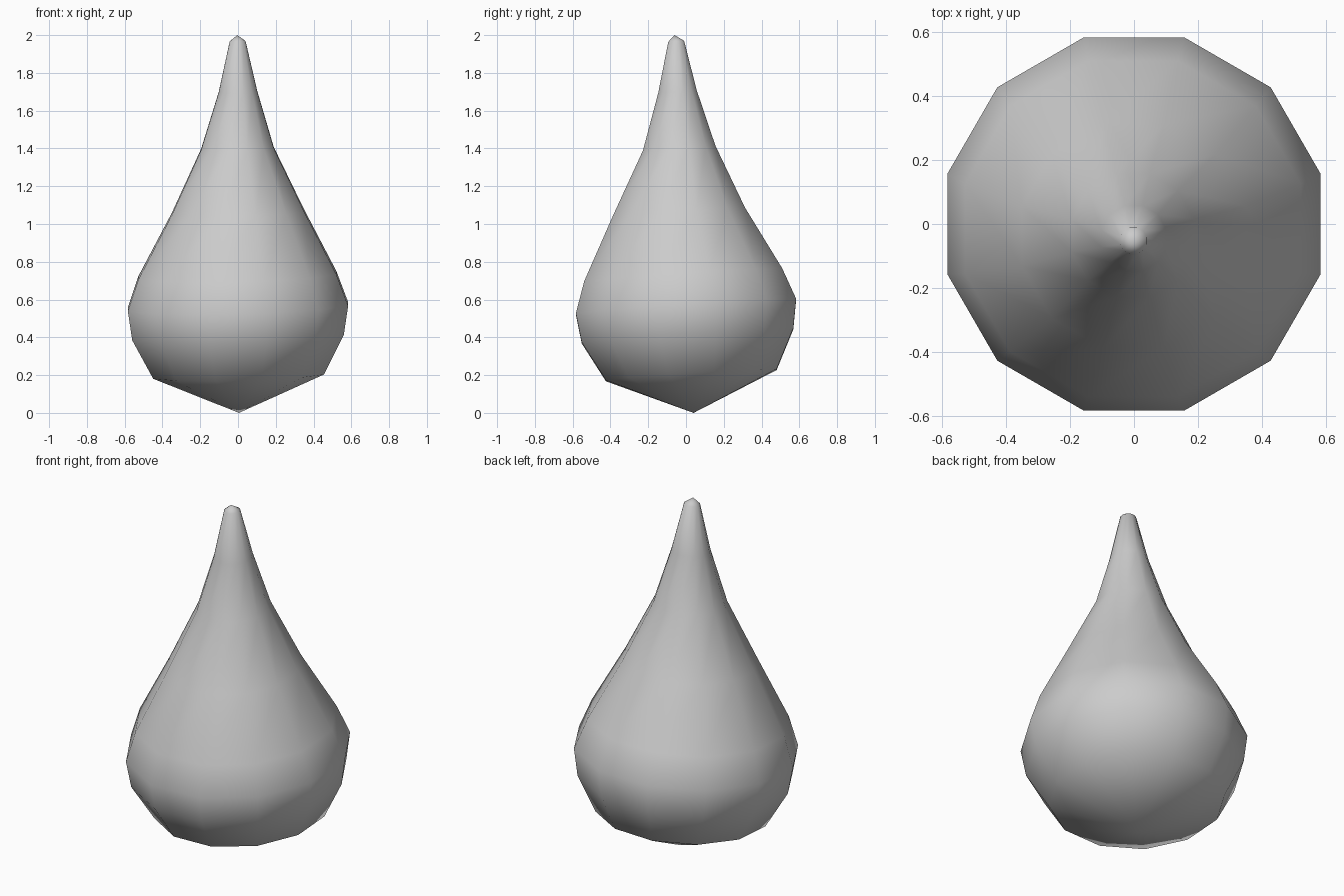
import bpy, bmesh
from math import cos, sin, tau

if "Cube" in bpy.data.objects:
    bpy.data.objects.remove(bpy.data.objects["Cube"])

SIDES = 12
# rings of the drop, bottom to top: centre x, centre y, height, half width across flats
RINGS = [
    (0.003, 0.028, 0.20, 0.452),
    (0.000, 0.008, 0.408, 0.560),
    (0.000, 0.000, 0.562, 0.583),
    (-0.003, -0.015, 0.728, 0.524),
    (0.000, -0.038, 1.062, 0.350),
    (-0.003, -0.036, 1.40, 0.192),
    (0.000, -0.045, 1.70, 0.102),
    (-0.002, -0.052, 1.967, 0.042),
]
TILT_X, TILT_Y = 0.025, 0.066   # the rings lean slightly

bm = bmesh.new()
loops = []
for cx, cy, z, half in RINGS:
    r = half / cos(tau / 24)
    loop = []
    for i in range(SIDES):
        a = tau * (i + 0.5) / SIDES
        dx, dy = r * cos(a), r * sin(a)
        loop.append(bm.verts.new((cx + dx, cy + dy, z + TILT_X * dx + TILT_Y * dy)))
    loops.append(loop)

# side walls, then the bottom and top points
bottom = bm.verts.new((0.005, 0.04, 0.0))
top = bm.verts.new((-0.004, -0.06, 2.0))
for i in range(SIDES):
    j = (i + 1) % SIDES
    for lo, hi in zip(loops, loops[1:]):
        bm.faces.new((lo[i], lo[j], hi[j], hi[i]))
    bm.faces.new((loops[0][j], loops[0][i], bottom))
    bm.faces.new((loops[-1][i], loops[-1][j], top))

bmesh.ops.recalc_face_normals(bm, faces=bm.faces)
for f in bm.faces:
    f.smooth = True

mesh = bpy.data.meshes.new("teardrop")
bm.to_mesh(mesh)
bm.free()
drop = bpy.data.objects.new("teardrop", mesh)
bpy.context.collection.objects.link(drop)
